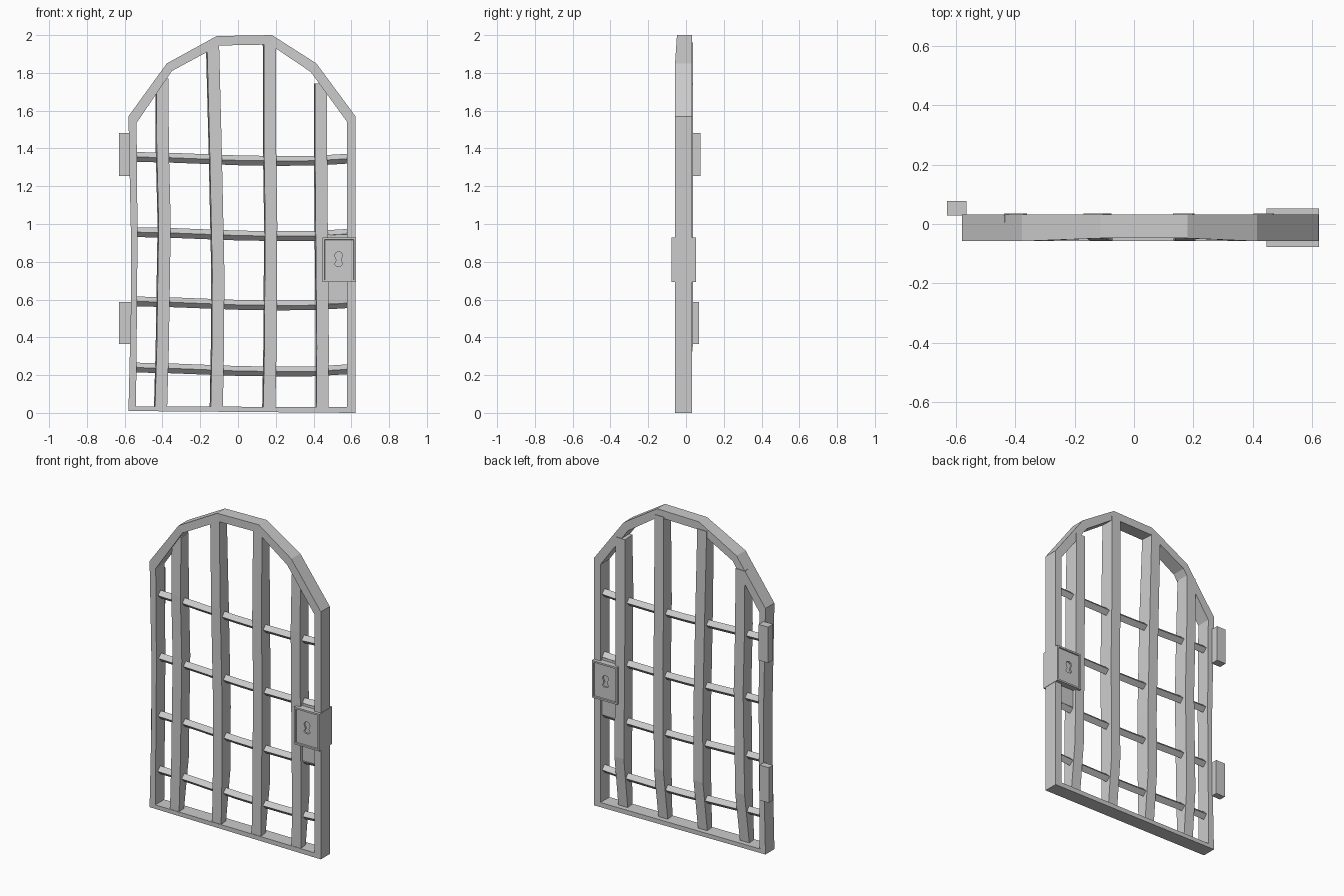
import bpy, bmesh
from math import sin, cos, pi, radians

if "Cube" in bpy.data.objects:
    bpy.data.objects.remove(bpy.data.objects["Cube"])


def finish(bm, name):
    bmesh.ops.recalc_face_normals(bm, faces=bm.faces)
    me = bpy.data.meshes.new(name)
    bm.to_mesh(me)
    bm.free()
    ob = bpy.data.objects.new(name, me)
    bpy.context.collection.objects.link(ob)
    return ob


def box_bm(x0, x1, y0, y1, z0, z1):
    bm = bmesh.new()
    bmesh.ops.create_cube(bm, size=1)
    for v in bm.verts:
        v.co = ((x0 + x1) / 2 + v.co.x * (x1 - x0),
                (y0 + y1) / 2 + v.co.y * (y1 - y0),
                (z0 + z1) / 2 + v.co.z * (z1 - z0))
    return bm


def loft(name, rings, closed=False):
    """Skin equal-length rings of points; cap the ends unless closed."""
    bm = bmesh.new()
    vs = [[bm.verts.new(p) for p in r] for r in rings]
    n = len(vs[0])
    pairs = list(zip(vs, vs[1:])) + ([(vs[-1], vs[0])] if closed else [])
    for a, b in pairs:
        for i in range(n):
            j = (i + 1) % n
            bm.faces.new((a[i], a[j], b[j], b[i]))
    if not closed:
        bm.faces.new(vs[0])
        bm.faces.new(vs[-1])
    return finish(bm, name)


# Arched frame: outer xz, inner xz, going round from bottom left
outline = [
    (-0.58, 0.01, -0.54, 0.035), (-0.567, 0.55, -0.535, 0.55),
    (-0.567, 0.95, -0.532, 0.95), (-0.58, 1.57, -0.537, 1.535),
    (-0.377, 1.85, -0.35, 1.81), (-0.113, 1.995, -0.10, 1.945),
    (0.18, 2.0, 0.17, 1.95), (0.415, 1.85, 0.385, 1.805),
    (0.622, 1.57, 0.578, 1.54), (0.622, 0.0, 0.578, 0.03)]
rings = []
for ox, oz, ix, iz in outline:
    f = -0.058 if oz < 1.9 else -0.048
    rings.append([(ox, f, oz), (ox, 0.032, oz), (ix, 0.032, iz), (ix, f, iz)])
loft("arched_frame", rings, closed=True)

# Hand-forged upright bars: (centre x, z) paths, tapering at the back of the foot
uprights = [
    [(-0.407, 0.03), (-0.398, 0.35), (-0.388, 1.0), (-0.398, 1.4), (-0.40, 1.77)],
    [(-0.112, 0.03), (-0.106, 0.35), (-0.104, 0.75), (-0.118, 1.4), (-0.132, 1.95)],
    [(0.166, 0.03), (0.172, 0.35), (0.176, 1.0), (0.17, 1.4), (0.169, 1.96)],
    [(0.447, 0.03), (0.449, 0.35), (0.444, 0.9), (0.44, 1.4), (0.44, 1.745)]]
for i, path in enumerate(uprights):
    rings = []
    for k, (x, z) in enumerate(path):
        back = 0.0 if k == 0 else 0.036
        front = -0.055 if z < 1.6 else -0.045
        w = 0.032
        rings.append([(x - w, front, z), (x + w, front, z),
                      (x + w - 0.004, back, z), (x - w - 0.006, back, z)])
    loft(f"upright_bar_{i + 1}", rings)

# Diamond-section cross bars with a slight sag
for i, z in enumerate((0.24, 0.59, 0.957, 1.355)):
    rings = []
    for x, dz in ((-0.545, 0), (-0.36, -0.004), (0.0, -0.018), (0.2, -0.021),
                  (0.4, -0.02), (0.585, -0.009)):
        rings.append([(x, -0.01 + 0.026 * cos(a * pi / 2), z + dz + 0.026 * sin(a * pi / 2))
                      for a in range(4)])
    loft(f"cross_bar_{i + 1}", rings)

# Hinges on the left rear edge
for name, z0, z1, y1 in (("lower_hinge", 0.365, 0.588, 0.07), ("upper_hinge", 1.255, 1.483, 0.078)):
    finish(box_bm(-0.63, -0.565, 0.028, y1, z0, z1), name)

# Plate filling the gap behind the lock
finish(box_bm(0.46, 0.585, -0.035, 0.015, 0.58, 0.945), "lock_plate")

# Lock box with a sunken panel front and back
bm = box_bm(0.447, 0.624, -0.077, 0.053, 0.692, 0.928)
bm.normal_update()
for f in [f for f in bm.faces if abs(f.normal.y) > 0.9]:
    bmesh.ops.inset_region(bm, faces=[f], thickness=0.015)
    bmesh.ops.inset_region(bm, faces=[f], thickness=0.003, depth=-0.007)
lock = finish(bm, "lock_box")

# Keyhole: round head with a flared foot, sunk into both panels
kx, kz = 0.533, 0.833
hole = [(0.021 * cos(radians(a)), 0.021 * sin(radians(a))) for a in range(-45, 226, 45)]
hole += [(-0.011, -0.026), (-0.022, -0.045), (-0.012, -0.055),
         (0.012, -0.055), (0.022, -0.045), (0.011, -0.026)]
for y0, y1 in ((-0.09, -0.06), (0.036, 0.07)):
    cutter = loft("keyhole_cutter", [[(kx + x, y, kz + z) for x, z in hole] for y in (y0, y1)])
    cutter.hide_render = True
    mod = lock.modifiers.new("keyhole", "BOOLEAN")
    mod.operation = "DIFFERENCE"
    mod.object = cutter
    bpy.context.view_layer.objects.active = lock
    bpy.ops.object.modifier_apply(modifier=mod.name)
    bpy.data.objects.remove(cutter)
